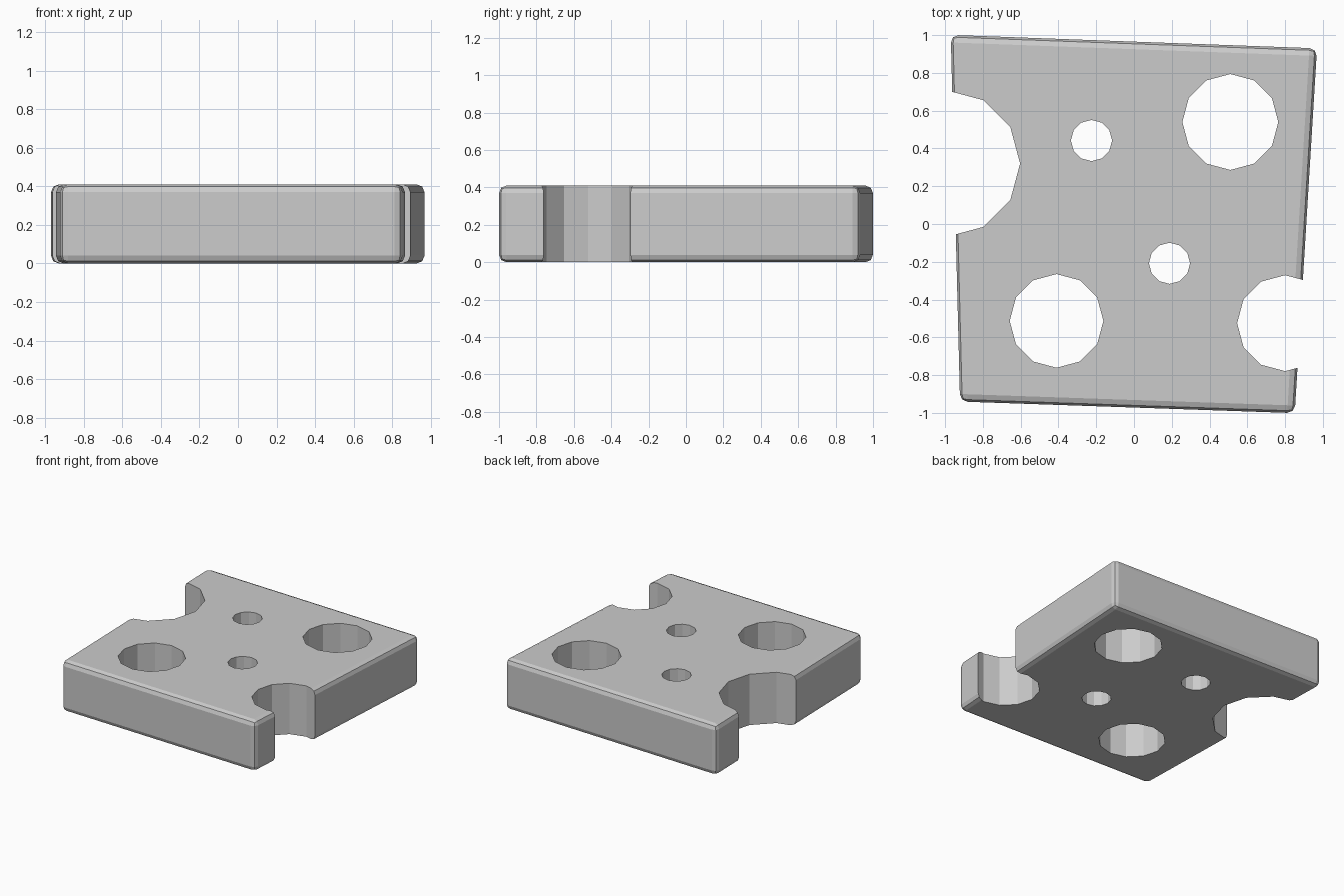
import bpy, bmesh, math

if "Cube" in bpy.data.objects:
    bpy.data.objects.remove(bpy.data.objects["Cube"])

H = 0.41


def prism(name, pts, z0, z1):
    bm = bmesh.new()
    face = bm.faces.new([bm.verts.new((x, y, z0)) for x, y in pts])
    ext = bmesh.ops.extrude_face_region(bm, geom=[face])
    for v in ext["geom"]:
        if isinstance(v, bmesh.types.BMVert):
            v.co.z = z1
    bmesh.ops.recalc_face_normals(bm, faces=bm.faces)
    mesh = bpy.data.meshes.new(name)
    bm.to_mesh(mesh)
    bm.free()
    ob = bpy.data.objects.new(name, mesh)
    bpy.context.collection.objects.link(ob)
    return ob


# slightly skewed slab with rounded edges
plate = prism("plate", [(-0.921, -0.94), (0.851, -1.001),
                        (0.969, 0.93), (-0.97, 1.001)], 0, H)
bev = plate.modifiers.new("rounding", "BEVEL")
bev.width = 0.04
bev.segments = 2
bev.limit_method = 'NONE'

# twelve-sided holes and side notches: x, y, radius
cuts = [(0.51, 0.54, 0.254), (-0.41, -0.513, 0.248),
        (-0.225, 0.442, 0.109), (0.188, -0.208, 0.109),
        (0.80, -0.525, 0.254), (-0.99, 0.32, 0.387)]
for i, (x, y, r) in enumerate(cuts):
    ring = [(x + r * math.cos(k * math.pi / 6), y + r * math.sin(k * math.pi / 6))
            for k in range(12)]
    cutter = prism(f"hole_cutter_{i + 1}", ring, -0.2, H + 0.2)
    cutter.hide_render = True
    cutter.hide_set(True)
    mod = plate.modifiers.new(f"hole_{i + 1}", "BOOLEAN")
    mod.operation = 'DIFFERENCE'
    mod.solver = 'EXACT'
    mod.object = cutter
